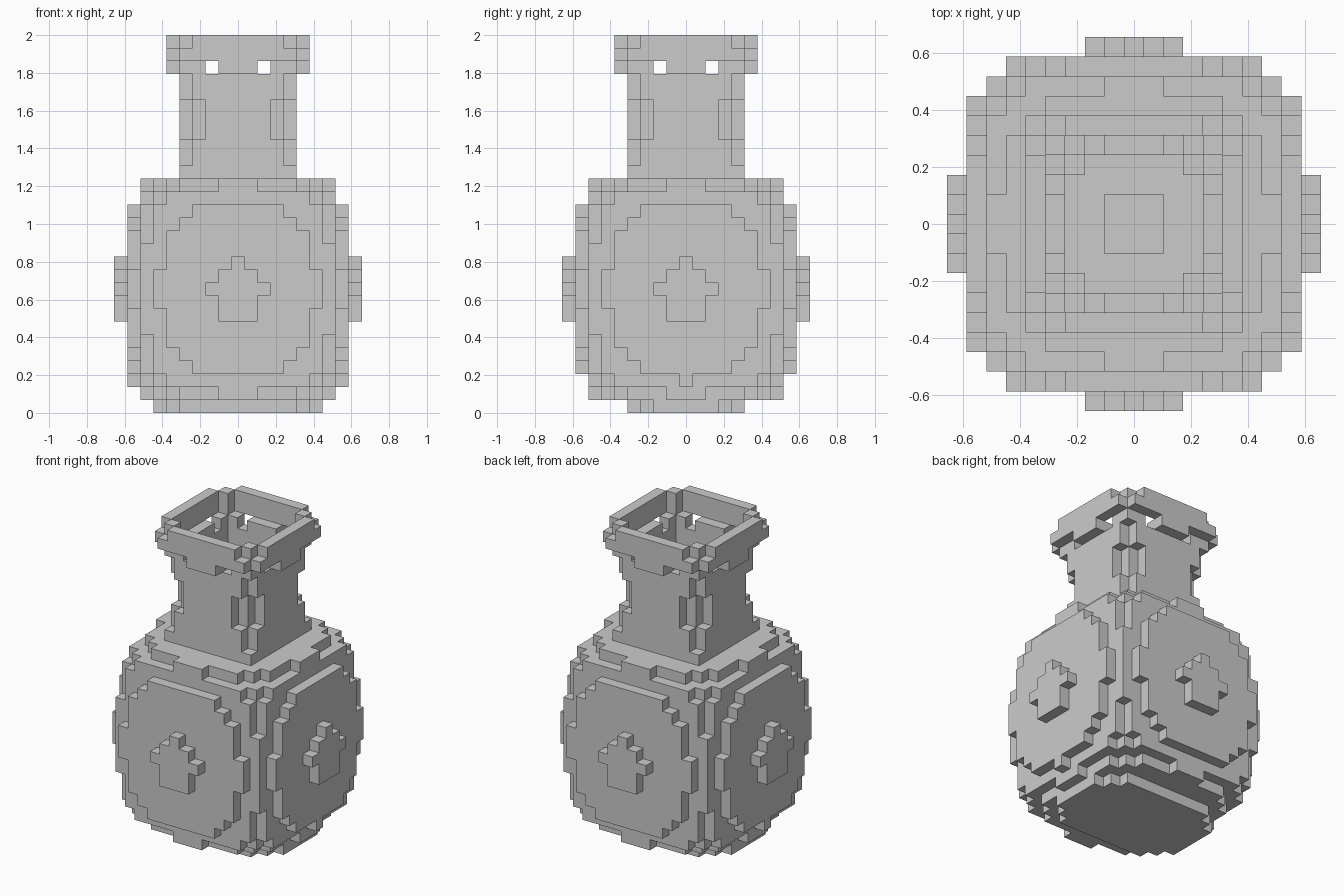
import bpy, bmesh

if "Cube" in bpy.data.objects:
    bpy.data.objects.remove(bpy.data.objects["Cube"])

V = 2 / 29          # block size: 29 blocks tall, 19 wide

# Per square ring (distance from the axis in blocks): (first level, last level, half width)
RINGS = {
    9: [(9, 9, 2), (7, 10, 1), (11, 11, 0)],                      # bosses
    8: [(3, 3, 3), (4, 4, 4), (5, 7, 5), (8, 10, 6),
        (11, 13, 5), (14, 14, 4), (15, 15, 3)],                   # round side plates
    7: [(1, 1, 1), (2, 2, 5), (3, 5, 6), (6, 12, 7),
        (13, 15, 6), (16, 16, 5), (17, 17, 1)],                   # belly
    6: [(1, 1, 4), (2, 16, 6), (17, 17, 4)],
    5: [(1, 17, 5)],
    4: [(1, 18, 4), (19, 20, 3), (21, 23, 2), (24, 25, 3)],       # neck wall
}


def solid(i, j, k):
    """Outer shape of the vase before hollowing."""
    x, y = abs(i), abs(j)
    a, b = max(x, y), min(x, y)
    if k < 0 or k > 25:
        return False
    if k == 0:                                                    # foot
        return x <= 6 and y <= {6: 2, 5: 3}.get(x, 4)
    if k == 2 and x == 8 and y == 0:                              # side plate tip
        return True
    if a <= 3:
        return True
    return any(lo <= k <= hi and b <= w for lo, hi, w in RINGS.get(a, []))


def cavity(i, j, k):
    """Blocks removed from the inside, leaving a wall one block thick."""
    a = max(abs(i), abs(j))
    if k >= 18:
        return all(solid(i + p, j + q, k) for p, q in ((1, 0), (-1, 0), (0, 1), (0, -1)))
    if k == 17:
        return a <= 3
    if k < 2:
        return k == 1 and a <= 1
    return all(solid(i + p, j + q, k + r)
               for p in (-1, 0, 1) for q in (-1, 0, 1) for r in (-1, 0, 1))


def rim(i, j, k):
    """Flared lip with small openings under it."""
    a, b = max(abs(i), abs(j)), min(abs(i), abs(j))
    if k == 26:
        return (a == 5 and b <= 1) or (a == 4 and b != 2)
    if k in (27, 28):
        return (a == 5 and b <= (4 if k == 27 else 3)) or (a == 4 and b == 4)
    return False


span = range(-9, 10)
cells = {(i, j, k) for i in span for j in span for k in range(29)
         if rim(i, j, k) or (solid(i, j, k) and not cavity(i, j, k))}

# Skin the exposed block sides
bm = bmesh.new()
verts = {}


def vert(p):
    if p not in verts:
        verts[p] = bm.verts.new(((p[0] - .5) * V, (p[1] - .5) * V, p[2] * V))
    return verts[p]


for c in cells:
    for axis in range(3):
        u, w = (axis + 1) % 3, (axis + 2) % 3
        for side in (0, 1):
            n = list(c)
            n[axis] += 2 * side - 1
            if tuple(n) in cells:
                continue
            quad = []
            for du, dw in ((0, 0), (1, 0), (1, 1), (0, 1)):
                p = list(c)
                p[axis] += side
                p[u] += du
                p[w] += dw
                quad.append(vert(tuple(p)))
            bm.faces.new(quad if side else quad[::-1])

mesh = bpy.data.meshes.new("block_vase")
bm.to_mesh(mesh)
bm.free()
bpy.context.collection.objects.link(bpy.data.objects.new("block_vase", mesh))
